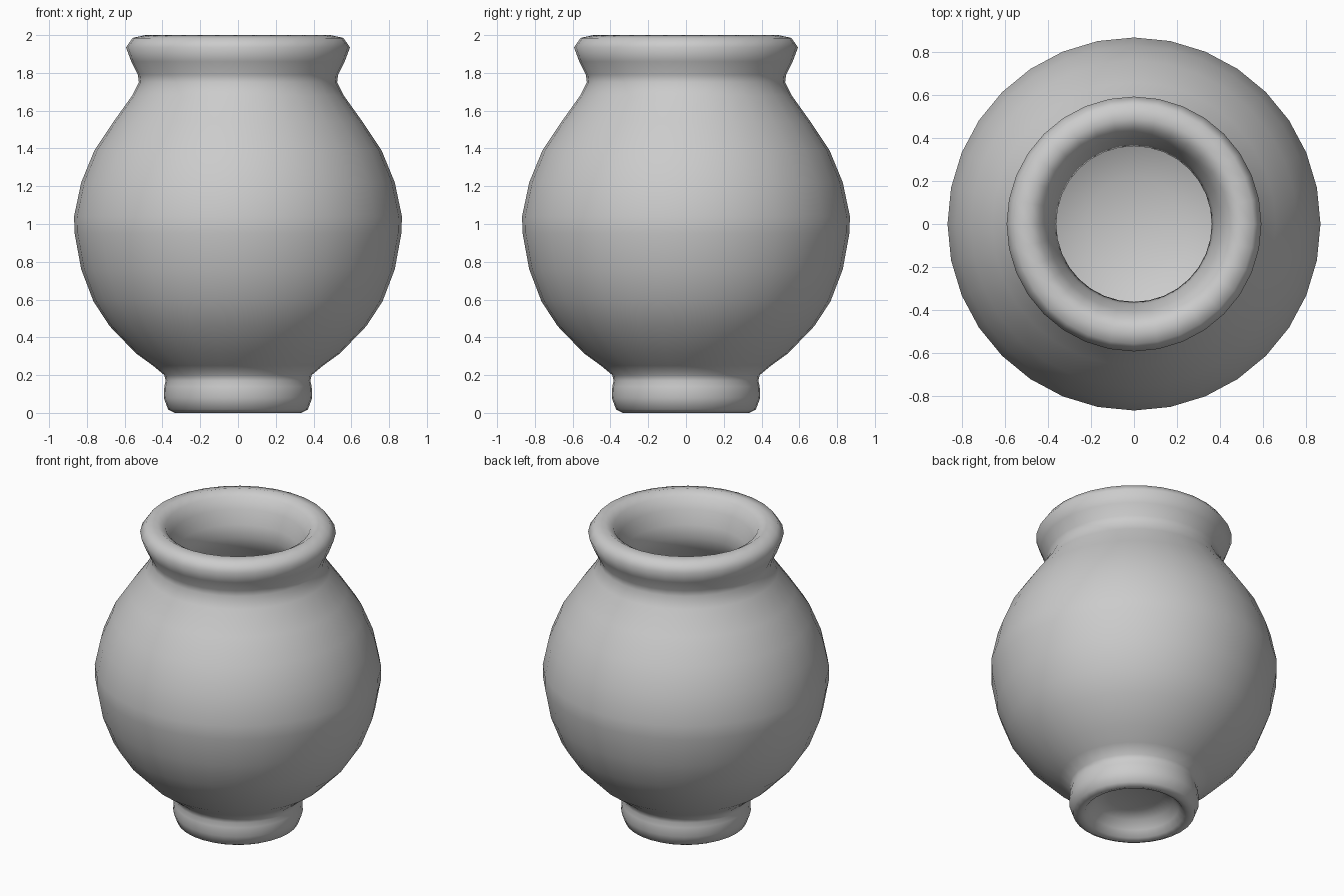
import bpy, bmesh, math

SIDES = 32

# Closed lathe profile (radius, height): recess under foot, foot, belly, lip, inside, inner floor
PROFILE = [
    (0, 0.13), (0.16, 0.125), (0.235, 0.10), (0.27, 0.05), (0.30, 0.012),
    (0.335, 0.0), (0.37, 0.018), (0.393, 0.08), (0.39, 0.14), (0.383, 0.17), (0.39, 0.2),
    (0.45, 0.25), (0.54, 0.315), (0.68, 0.46), (0.765, 0.59), (0.83, 0.76),
    (0.865, 0.95), (0.868, 1.04), (0.83, 1.22), (0.76, 1.39), (0.66, 1.54),
    (0.56, 1.68), (0.525, 1.75), (0.53, 1.79), (0.565, 1.86), (0.593, 1.935),
    (0.558, 1.985), (0.49, 2.0), (0.44, 1.97), (0.405, 1.9), (0.375, 1.81),
    (0.362, 1.73), (0.40, 1.64), (0.50, 1.51), (0.61, 1.36), (0.69, 1.2),
    (0.725, 1.02), (0.715, 0.86), (0.66, 0.68), (0.56, 0.53), (0.42, 0.40),
    (0.22, 0.32), (0, 0.30),
]


def lathe(name, profile, sides):
    bm = bmesh.new()
    rings = []
    for r, z in profile:
        if r == 0:
            rings.append([bm.verts.new((0, 0, z))] * sides)
        else:
            rings.append([bm.verts.new((r * math.cos(2 * math.pi * i / sides),
                                        r * math.sin(2 * math.pi * i / sides), z))
                          for i in range(sides)])
    for a, b in zip(rings, rings[1:]):
        for i in range(sides):
            j = (i + 1) % sides
            bm.faces.new(dict.fromkeys((a[i], a[j], b[j], b[i])))
    bmesh.ops.recalc_face_normals(bm, faces=bm.faces)
    for f in bm.faces:
        f.smooth = True
    mesh = bpy.data.meshes.new(name)
    bm.to_mesh(mesh)
    bm.free()
    obj = bpy.data.objects.new(name, mesh)
    bpy.context.collection.objects.link(obj)
    return obj


# Hollow round vase with flared lip and recessed foot
lathe("vase", PROFILE, SIDES)
